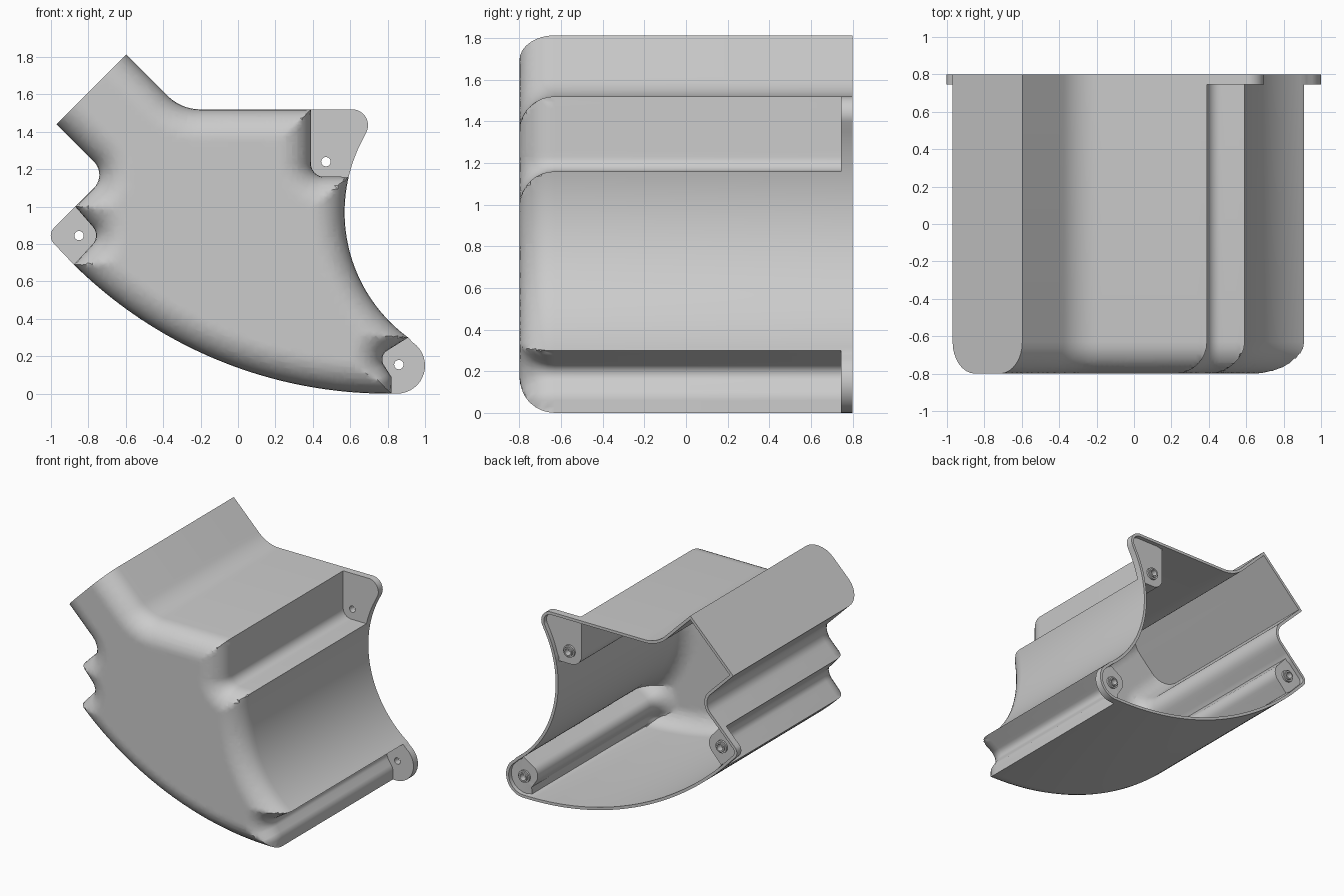
import bpy, bmesh, math
from mathutils import Vector
from mathutils.geometry import delaunay_2d_cdt, area_tri

if "Cube" in bpy.data.objects:
    bpy.data.objects.remove(bpy.data.objects["Cube"])

R = 0.17          # front edge rounding
WALL = 0.022      # shell thickness
FRONT, PLATE, BACK = -0.8, 0.745, 0.8
LEVELS = [R * (1 - math.cos(math.radians(a))) for a in (0, 12, 22, 32, 43, 54, 66, 78, 90)]


def arc(cx, cz, r, a0, a1, n=16):
    angs = [math.radians(a0 + (a1 - a0) * i / n) for i in range(n + 1)]
    return [Vector((cx + r * math.cos(a), cz + r * math.sin(a))) for a in angs]


def path(*pts):
    """Polyline whose inner points (x, z, radius) become rounded corners."""
    out = [Vector(pts[0][:2])]
    for a, b, c in zip(pts, pts[1:], pts[2:]):
        p = Vector(b[:2])
        if len(b) == 2:
            out.append(p)
            continue
        u, v = (Vector(a[:2]) - p).normalized(), (Vector(c[:2]) - p).normalized()
        half = u.angle(v) / 2
        centre = p + (u + v).normalized() * (b[2] / math.sin(half))
        s, e = (p + w * (b[2] / math.tan(half)) - centre for w in (u, v))
        sweep = s.angle(e)
        for i in range(11):
            k = i / 10
            out.append(centre + (s * math.sin((1 - k) * sweep) + e * math.sin(k * sweep)) / math.sin(sweep))
    out.append(Vector(pts[-1][:2]))
    return out


def resample(pts, step=0.03):
    out = [pts[0]]
    for a, b in zip(pts, pts[1:]):
        n = max(1, math.ceil((b - a).length / step))
        out += [a.lerp(b, i / n) for i in range(1, n + 1)]
    return out


def inside(p, loop):
    hit = False
    for a, b in zip(loop, loop[1:] + loop[:1]):
        if (a.y > p.y) != (b.y > p.y) and p.x < (b.x - a.x) * (p.y - a.y) / (b.y - a.y) + a.x:
            hit = not hit
    return hit


def add_fill(bm, height, loop, extra=(), hole=()):
    """Triangles covering a loop, with optional inner points or a hole."""
    n, m = len(loop), len(hole)
    edges = [(i, (i + 1) % n) for i in range(n)] + [(n + i, n + (i + 1) % m) for i in range(m)]
    vs, _, fs, *_ = delaunay_2d_cdt(loop + list(hole) + list(extra), edges, [], 0, 1e-5)
    bv = [bm.verts.new((v.x, height(v), v.y)) for v in vs]
    for f in fs:
        tri = [vs[i] for i in f]
        c = (tri[0] + tri[1] + tri[2]) / 3
        if area_tri(*tri) > 1e-6 and inside(c, loop) and not (hole and inside(c, hole)):
            bm.faces.new([bv[i] for i in f])


def add_wall(bm, loop, low, high):
    a = [bm.verts.new((p.x, low(p), p.y)) for p in loop]
    b = [bm.verts.new((p.x, high, p.y)) for p in loop]
    for i in range(len(loop)):
        bm.faces.new((a[i - 1], a[i], b[i], b[i - 1]))


# Outline sections, clockwise seen from the front
e0, e1 = Vector((-0.97, 1.44)), Vector((-0.597, 1.813))
length = (e1 - e0).length
stops = LEVELS + [length / 2] + [length - d for d in reversed(LEVELS)]
end = [e0.lerp(e1, s / length) for s in stops]
top = resample(path(e1, (-0.304, 1.52, 0.25), (0.39, 1.52)))
inner_curve = arc(1.4, 0.97, 0.83, 166.8, 233.8, 40)
under = arc(0.8, 2.385, 2.385, -89.5, -134.7, 64)
left = resample(path((-0.87, 1.0), (-0.70, 1.17, 0.10), e0))
p1, p2 = top[-1], inner_curve[0]
p3, p4 = inner_curve[-1], under[0]
p5, p6 = under[-1], left[0]

notches = [path(p1, (0.39, 1.16, 0.07), p2),
           path(p3, (0.75, 0.2, 0.055), (0.82, 0.09), p4),
           path(p5, (-0.735, 0.845, 0.07), p6)]
tabs = [[p1] + arc(0.61, 1.435, 0.085, 90, -30) + arc(1.4, 0.97, 0.83, 149.5, 166.8, 10)[1:-1] + [p2],
        [p3] + arc(0.85, 0.15, 0.15, 56, -88) + [p4],
        path(p5, (-1.025, 0.845, 0.06), p6)]
notches = [resample(s) for s in notches]
tabs = [resample(s) for s in tabs]
screws = [(0.47, 1.24), (0.86, 0.155), (-0.85, 0.845)]


def outline(parts):
    order = [end, top, parts[0], inner_curve, parts[1], under, parts[2], left]
    return [p for s in order for p in s[:-1]]


body, full = outline(notches), outline(tabs)
ne, nb = len(end) - 1, len(body)
sides = [(body[i], body[(i + 1) % nb]) for i in range(ne, nb)]
sides = [(a, b - a, (b - a).length_squared) for a, b in sides]


def edge_distance(p):
    best = 9.0
    for a, d, l2 in sides:
        w = p - a
        best = min(best, (w - d * min(1, max(0, w.dot(d) / l2))).length_squared)
    return math.sqrt(best)


def front_height(p):
    d = edge_distance(p)
    k = 0 if d < 1e-5 else min(1, d / R)
    return FRONT + R - R * math.sqrt(1 - (1 - k) ** 2)


# Sample points following the rounded front edge; sharp corners get a mitre ridge
extra = []
for i in range(ne + 1, nb):
    p, q0, q1 = body[i], body[i - 1], body[(i + 1) % nb]
    u, v = (p - q0).normalized(), (q1 - p).normalized()
    n = Vector((u.y + v.y, -u.x - v.x)).normalized()
    ridge = u.x * v.y - u.y * v.x < -0.3
    for d in LEVELS[1:]:
        s = d
        if ridge:
            lo, hi = d, 2.2 * d
            for _ in range(12):
                s = (lo + hi) / 2
                lo, hi = (s, hi) if edge_distance(p + n * s) < d else (lo, s)
        q = p + n * s
        if inside(q, body) and abs(edge_distance(q) - d) < 0.02 * d:
            extra.append(q)
for i in range(72):
    for j in range(66):
        q = Vector((-1 + i * 0.028, j * 0.028))
        off_end = (q - e0).dot(Vector((1, -1)).normalized())
        if off_end > 0.015 and inside(q, body) and edge_distance(q) > 0.035:
            extra.append(q)

# Cover shell: rounded front, side walls, tab plates and back rim
bm = bmesh.new()
add_fill(bm, front_height, body, extra)
add_wall(bm, body, front_height, PLATE)
for notch, tab, (x, z) in zip(notches, tabs, screws):
    add_fill(bm, lambda p: PLATE, tab + notch[-2:0:-1], hole=arc(x, z, 0.025, 0, 360, 24)[:-1])
add_wall(bm, full, lambda p: PLATE, BACK)
bmesh.ops.remove_doubles(bm, verts=bm.verts, dist=3e-4)
bmesh.ops.delete(bm, geom=[v for v in bm.verts if not v.link_faces], context='VERTS')
bmesh.ops.recalc_face_normals(bm, faces=bm.faces)
if min(bm.faces, key=lambda f: f.calc_center_median().y).normal.y > 0:
    bmesh.ops.reverse_faces(bm, faces=bm.faces)

# Inner skin, offset by the wall thickness, joined along the open edges
bm.normal_update()
skin, rim = list(bm.faces), [e for e in bm.edges if e.is_boundary]
inner = {v: bm.verts.new(v.co - v.normal * WALL * min(1.6, v.calc_shell_factor())) for v in list(bm.verts)}
for f in skin:
    bm.faces.new([inner[v] for v in reversed(f.verts)])
for e in rim:
    a, b = e.verts
    bm.faces.new((b, a, inner[a], inner[b]))
bmesh.ops.recalc_face_normals(bm, faces=bm.faces)


def make_object(name, bm):
    me = bpy.data.meshes.new(name)
    bm.to_mesh(me)
    bm.free()
    ob = bpy.data.objects.new(name, me)
    bpy.context.collection.objects.link(ob)
    bpy.ops.object.select_all(action='DESELECT')
    ob.select_set(True)
    bpy.context.view_layer.objects.active = ob
    bpy.ops.object.shade_smooth_by_angle(angle=math.radians(35))


make_object("cover_shell", bm)

# Screw bosses behind each tab
for k, (x, z) in enumerate(screws):
    bm = bmesh.new()
    prof = [(0.025, 0.75), (0.048, 0.75), (0.048, 0.782), (0.036, 0.782), (0.036, 0.795), (0.025, 0.795)]
    rings = [[bm.verts.new((x + r * math.cos(t), y, z + r * math.sin(t)))
              for t in (math.tau * i / 24 for i in range(24))] for r, y in prof]
    for r0, r1 in zip(rings, rings[1:] + rings[:1]):
        for i in range(24):
            bm.faces.new((r0[i - 1], r0[i], r1[i], r1[i - 1]))
    bmesh.ops.recalc_face_normals(bm, faces=bm.faces)
    make_object(f"screw_boss_{k + 1}", bm)
